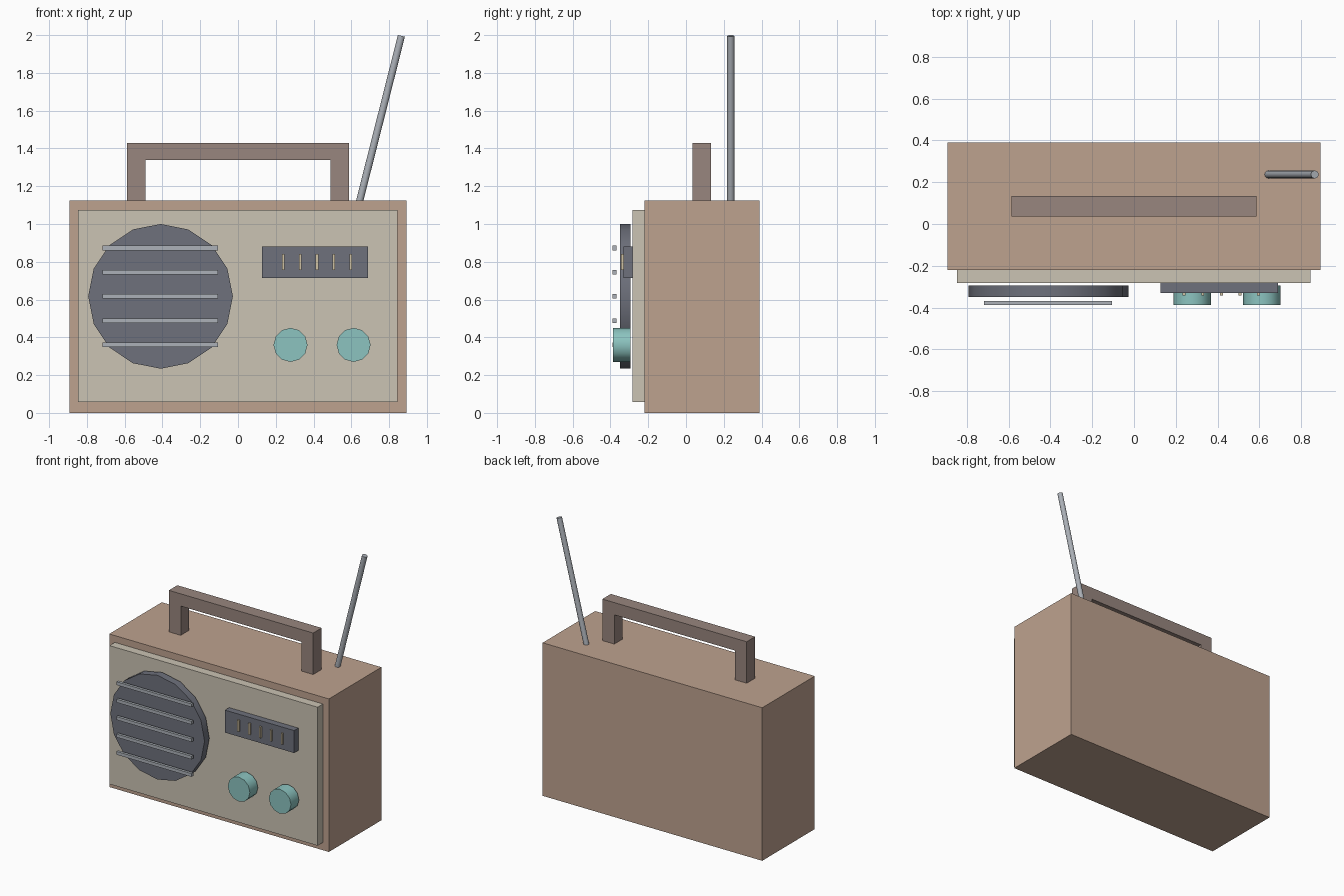
import bpy
import bmesh
from math import radians
from mathutils import Vector

cube = bpy.data.objects.get("Cube")
if cube:
    bpy.data.objects.remove(cube, do_unlink=True)


def material(name, rgb):
    # sRGB bytes to a linear flat colour
    lin = [((c / 255 + 0.055) / 1.055) ** 2.4 for c in rgb]
    m = bpy.data.materials.new(name)
    m.use_nodes = True
    m.diffuse_color = (*lin, 1)
    m.node_tree.nodes["Principled BSDF"].inputs["Base Color"].default_value = (*lin, 1)
    return m


tan = material("tan case", (190, 162, 143))
cream = material("cream panel", (203, 195, 179))
charcoal = material("charcoal", (110, 113, 124))
teal = material("teal knob", (140, 196, 192))
metal = material("light metal", (172, 177, 184))
brown = material("brown handle", (152, 134, 126))
ivory = material("ivory mark", (208, 194, 164))


def finish(name, bm, mat, smooth=False):
    bmesh.ops.recalc_face_normals(bm, faces=bm.faces)
    me = bpy.data.meshes.new(name)
    bm.to_mesh(me)
    bm.free()
    me.materials.append(mat)
    ob = bpy.data.objects.new(name, me)
    bpy.context.collection.objects.link(ob)
    if smooth:
        bpy.ops.object.select_all(action="DESELECT")
        ob.select_set(True)
        bpy.context.view_layer.objects.active = ob
        bpy.ops.object.shade_smooth_by_angle(angle=radians(40))
    return ob


def box(name, x, y, z, mat):
    # each of x, y, z is a (low, high) pair
    bm = bmesh.new()
    bmesh.ops.create_cube(bm, size=1)
    for v in bm.verts:
        v.co = [(lo + hi) / 2 + c * (hi - lo) for c, (lo, hi) in zip(v.co, (x, y, z))]
    return finish(name, bm, mat)


def rod(name, start, end, radius, sides, mat):
    # capped cylinder between two points
    a, b = Vector(start), Vector(end)
    bm = bmesh.new()
    bmesh.ops.create_cone(bm, cap_ends=True, segments=sides, radius1=radius,
                          radius2=radius, depth=(b - a).length)
    turn = (b - a).to_track_quat("Z", "Y")
    for v in bm.verts:
        v.co = turn @ v.co + (a + b) / 2
    return finish(name, bm, mat, smooth=True)


# Case and front panel
box("case", (-0.893, 0.893), (-0.22, 0.39), (0, 1.125), tan)
box("front_panel", (-0.848, 0.845), (-0.282, -0.22), (0.057, 1.075), cream)

# Speaker disc with raised slats
rod("speaker", (-0.41, -0.294, 0.617), (-0.41, -0.35, 0.617), 0.383, 16, charcoal)
for i in range(5):
    z = 0.617 + (i - 2) * 0.128
    box(f"speaker_slat_{i + 1}", (-0.718, -0.106), (-0.388, -0.368),
        (z - 0.012, z + 0.012), metal)

# Tuning dial with marks
box("tuning_dial", (0.126, 0.688), (-0.331, -0.28), (0.715, 0.88), charcoal)
for i in range(5):
    x = 0.24 + i * 0.089
    box(f"dial_mark_{i + 1}", (x - 0.007, x + 0.007), (-0.343, -0.331),
        (0.757, 0.84), ivory)

# Knobs
for side, x in (("right", 0.278), ("left", 0.612)):
    rod(f"{side}_knob", (x, -0.294, 0.36), (x, -0.387, 0.36), 0.09, 12, teal)

# Handle, an extruded U-shaped profile
half = [(0.587, 1.125), (0.587, 1.43)]
inner = [(0.49, 1.34), (0.49, 1.125)]
profile = ([(-x, z) for x, z in half] + half[::-1]
           + inner[::-1] + [(-x, z) for x, z in inner])
bm = bmesh.new()
face = bm.faces.new([bm.verts.new((x, 0.035, z)) for x, z in profile])
out = bmesh.ops.extrude_face_region(bm, geom=[face])["geom"]
bmesh.ops.translate(bm, vec=(0, 0.098, 0),
                    verts=[g for g in out if isinstance(g, bmesh.types.BMVert)])
finish("handle", bm, brown)

# Antenna
rod("antenna", (0.636, 0.237, 1.09), (0.865, 0.237, 1.996), 0.019, 12, metal)
